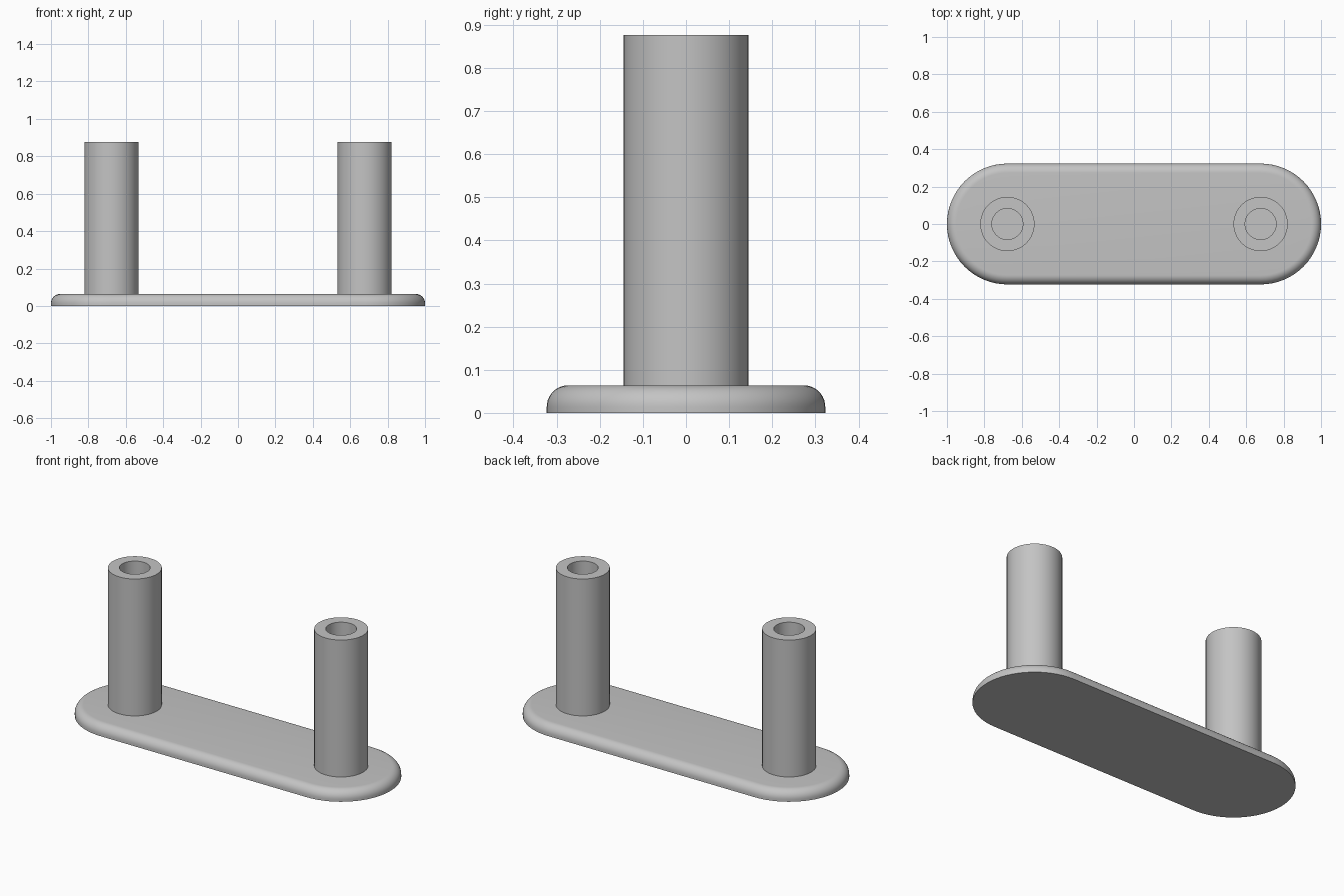
import bpy, bmesh
from math import sin, cos, pi, radians

cube = bpy.data.objects.get("Cube")
if cube:
    bpy.data.objects.remove(cube, do_unlink=True)

grey = bpy.data.materials.new("mid grey")
grey.use_nodes = True
COLOUR = (0.55, 0.55, 0.55, 1)
grey.diffuse_color = COLOUR
grey.node_tree.nodes["Principled BSDF"].inputs["Base Color"].default_value = COLOUR

PEG_X = 0.677       # peg axis, also the centre of each rounded plate end
PLATE_R = 0.323
PLATE_H = 0.064
FILLET = 0.05


def build_rings(name, rings, location=(0, 0, 0)):
    """Skin a stack of equal-length rings and cap both ends."""
    bm = bmesh.new()
    loops = [[bm.verts.new(p) for p in ring] for ring in rings]
    for low, high in zip(loops, loops[1:]):
        n = len(low)
        for i in range(n):
            j = (i + 1) % n
            bm.faces.new((low[i], low[j], high[j], high[i]))
    bm.faces.new(loops[0][::-1])
    bm.faces.new(loops[-1])
    bmesh.ops.recalc_face_normals(bm, faces=bm.faces)
    mesh = bpy.data.meshes.new(name)
    bm.to_mesh(mesh)
    bm.free()
    mesh.materials.append(grey)
    obj = bpy.data.objects.new(name, mesh)
    obj.location = location
    bpy.context.collection.objects.link(obj)
    bpy.ops.object.select_all(action='DESELECT')
    obj.select_set(True)
    bpy.context.view_layer.objects.active = obj
    bpy.ops.object.shade_smooth_by_angle(angle=radians(30))
    return obj


def stadium(r, z, steps=32):
    ends = ((PEG_X, -pi / 2), (-PEG_X, pi / 2))
    return [(cx + r * cos(start + pi * i / steps), r * sin(start + pi * i / steps), z)
            for cx, start in ends for i in range(steps + 1)]


def circle(r, z, steps=48):
    return [(r * cos(2 * pi * i / steps), r * sin(2 * pi * i / steps), z)
            for i in range(steps)]


# Base plate: flat underside, short upright edge, rounded top rim
rim = [(PLATE_R - FILLET + FILLET * cos(a), PLATE_H - FILLET + FILLET * sin(a))
       for a in (pi / 2 * i / 10 for i in range(11))]
build_rings("base_plate", [stadium(r, z) for r, z in [(PLATE_R, 0)] + rim])

# Pegs: round posts with a blind bore in the top
peg_profile = [(0.145, 0.05), (0.145, 0.876), (0.083, 0.876), (0.083, 0.3)]
for side, x in (("left", PEG_X), ("right", -PEG_X)):
    build_rings(side + "_peg", [circle(r, z) for r, z in peg_profile], (x, 0, 0))
